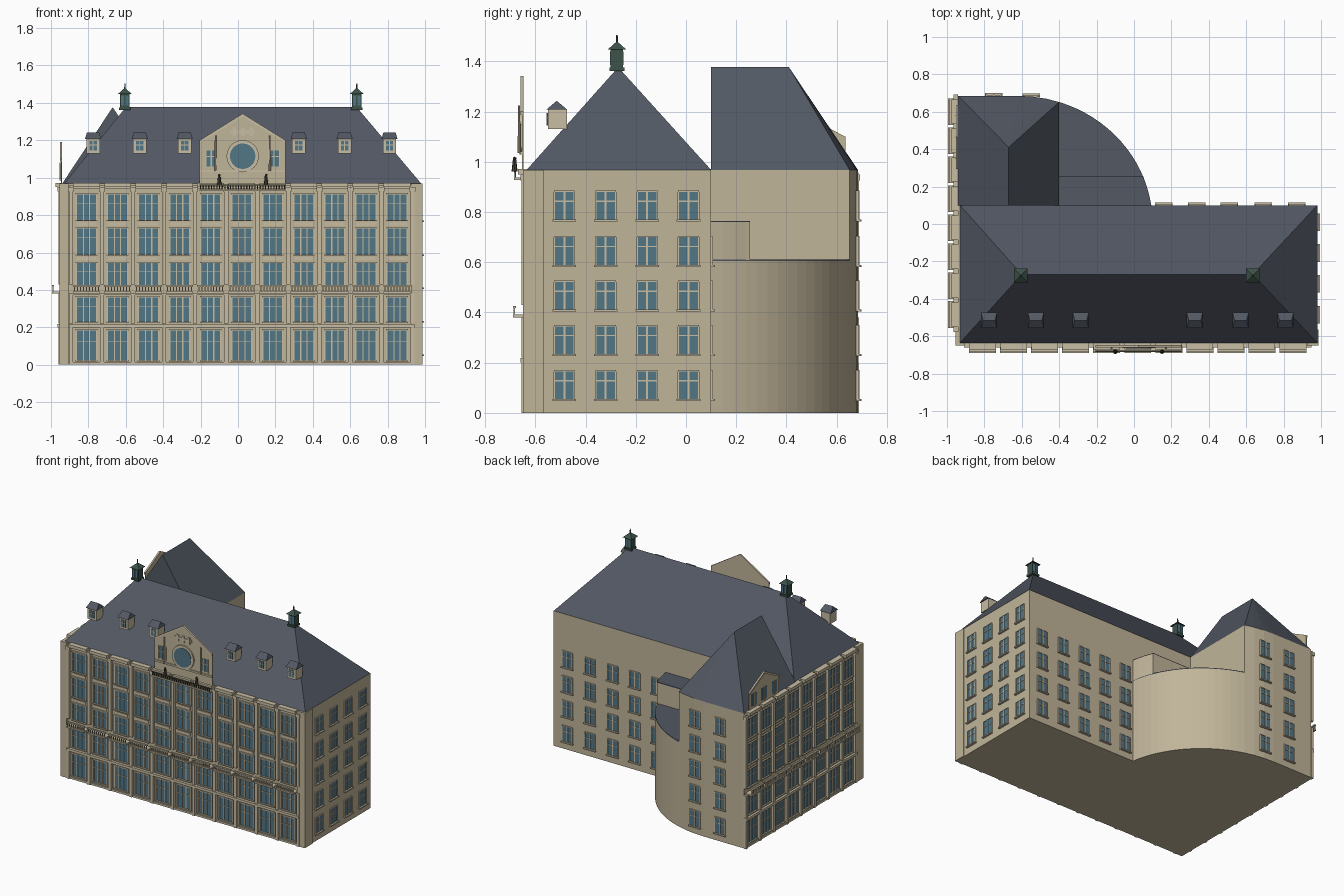
import bpy, bmesh, math
from mathutils import Matrix, Vector

if "Cube" in bpy.data.objects:
    bpy.data.objects.remove(bpy.data.objects["Cube"])

def mat(name, c):
    m = bpy.data.materials.new(name)
    m.diffuse_color = (*c, 1)
    m.use_nodes = True
    m.node_tree.nodes["Principled BSDF"].inputs["Base Color"].default_value = m.diffuse_color
    return m

STONE = mat("stone", (0.53, 0.46, 0.32))
TRIM = mat("trim", (0.58, 0.51, 0.37))
SLATE = mat("slate", (0.085, 0.098, 0.125))
GLASS = mat("glass", (0.085, 0.18, 0.24))
GREEN = mat("green_metal", (0.045, 0.085, 0.065))
IRON = mat("dark_iron", (0.06, 0.055, 0.035))
parts = {}

def part(name, m):
    if name not in parts:
        parts[name] = (bmesh.new(), m)
    return parts[name][0]

def frame(origin, u, n):
    """Wall frame: local x along the wall, local y outward, local z up."""
    M = Matrix.Identity(4)
    for i in range(3):
        M[i][0], M[i][1], M[i][3] = u[i], n[i], origin[i]
    return M

WORLD = Matrix.Identity(4)
FRONT = frame((0, -0.635, 0), (1, 0, 0), (0, -1, 0))
LEFT = frame((-0.94, 0, 0), (0, 1, 0), (-1, 0, 0))
RIGHT = frame((0.98, 0, 0), (0, 1, 0), (1, 0, 0))
BACK = frame((0, 0.10, 0), (1, 0, 0), (0, 1, 0))
WING = frame((0, 0.685, 0), (1, 0, 0), (0, 1, 0))

def box(name, m, F, u0, u1, d0, d1, z0, z1):
    T = F @ Matrix.Translation(((u0+u1)/2, (d0+d1)/2, (z0+z1)/2)) @ Matrix.Diagonal((u1-u0, d1-d0, z1-z0, 1))
    bmesh.ops.create_cube(part(name, m), size=1, matrix=T)

def poly(name, m, verts, faces, F=WORLD):
    bm = part(name, m)
    vs = [bm.verts.new(F @ Vector(v)) for v in verts]
    for f in faces:
        bm.faces.new([vs[i] for i in f])

def prism(name, m, pts, z0, z1):
    n = len(pts)
    poly(name, m, [(x, y, z0) for x, y in pts] + [(x, y, z1) for x, y in pts],
         [tuple(range(n)), tuple(range(n, 2*n))] + [(i, (i+1) % n, (i+1) % n + n, i+n) for i in range(n)])

def cone(name, m, loc, r1, r2, h, seg, F=WORLD, rot=WORLD):
    bmesh.ops.create_cone(part(name, m), cap_ends=True, segments=seg, radius1=r1, radius2=r2, depth=h,
                          matrix=F @ Matrix.Translation(loc) @ rot)

def hip(name, m, x0, x1, y0, y1, z, ra, rb, zr):
    """Hipped roof with its ridge running from ra to rb."""
    poly(name, m, [(x0, y0, z), (x1, y0, z), (x1, y1, z), (x0, y1, z), (*ra, zr), (*rb, zr)],
         [(0, 1, 5, 4), (1, 2, 5), (2, 3, 4, 5), (3, 0, 4), (0, 3, 2, 1)])

# Building masses
prism("main_block", STONE, [(-0.94, -0.635), (0.98, -0.635), (0.98, 0.1), (-0.94, 0.1)], 0, 0.968)

def arc(x):
    return 0.685*math.sqrt(max(0, 1-((x+0.62)/0.72)**2))

wing = [(-0.40, 0.1), (-0.40, arc(-0.4)), (-0.47, arc(-0.47)), (-0.54, arc(-0.54)), (-0.62, 0.685),
        (-0.94, 0.685), (-0.94, 0.1)]
prism("rear_wing", STONE, wing, 0, 0.968)
a0, a1 = math.asin(0.1/0.685), math.acos(0.22/0.72)
curve = [(-0.62+0.72*math.cos(a0+(a1-a0)*i/16), 0.685*math.sin(a0+(a1-a0)*i/16)) for i in range(17)]
prism("round_stair_block", STONE, curve + [(-0.4, 0.1)], 0, 0.606)
prism("round_stair_roof", SLATE, curve + [(-0.4, 0.1)], 0.606, 0.612)
low = [p for p in curve if p[1] < 0.25] + [(0.05, 0.255), (-0.4, 0.255), (-0.4, 0.1)]
prism("raised_stair_block", STONE, low, 0.61, 0.76)
prism("raised_stair_roof", SLATE, low, 0.76, 0.765)

# Slate roofs
hip("main_roof", SLATE, -0.93, 0.98, -0.635, 0.1, 0.968, (-0.60, -0.27), (0.635, -0.27), 1.377)
poly("wing_roof", SLATE,
     [(x, y, 0.968) for x, y in wing] + [(-0.67, 0.1, 1.377), (-0.67, 0.41, 1.377)],
     [(0, 1, 8, 7), (1, 2, 8), (2, 3, 8), (3, 4, 8), (4, 5, 8), (5, 6, 7, 8), (6, 0, 7)])

# Dormers
for x in (-0.775, -0.525, -0.285, 0.325, 0.57, 0.81):
    box("dormer_bodies", TRIM, WORLD, x-0.036, x+0.036, -0.55, -0.475, 1.13, 1.21)
    box("dormer_glass", GLASS, WORLD, x-0.02, x+0.02, -0.553, -0.549, 1.145, 1.195)
    box("dormer_bars", TRIM, WORLD, x-0.002, x+0.002, -0.555, -0.55, 1.145, 1.195)
    box("dormer_bars", TRIM, WORLD, x-0.02, x+0.02, -0.555, -0.55, 1.173, 1.177)
    hip("dormer_roofs", SLATE, x-0.043, x+0.043, -0.557, -0.473, 1.208,
        (x-0.032, -0.515), (x+0.032, -0.515), 1.243)

# Ridge lanterns
Q = Matrix.Rotation(math.pi/4, 4, 'Z')
for x in (-0.605, 0.635):
    box("lantern_bodies", GREEN, WORLD, x-0.025, x+0.025, -0.30, -0.25, 1.365, 1.45)
    box("lantern_rims", GREEN, WORLD, x-0.03, x+0.03, -0.305, -0.245, 1.362, 1.375)
    cone("lantern_caps", GREEN, (x, -0.275, 1.463), 0.052, 0.004, 0.03, 4, rot=Q)
    cone("lantern_finials", GREEN, (x, -0.275, 1.49), 0.004, 0.003, 0.03, 6)
    for s in (-1, 1):
        box("lantern_panes", GLASS, WORLD, x+s*0.012-0.008, x+s*0.012+0.008, -0.302, -0.248, 1.385, 1.44)

# Wide facade windows: three panes and a transom
def big_window(F, u, w, z0, z1):
    box("facade_glass", GLASS, F, u-w, u+w, -0.002, 0.003, z0, z1)
    for a, b in ((-w-0.008, -w), (w, w+0.008), (-w/3-0.003, -w/3+0.003), (w/3-0.003, w/3+0.003)):
        box("facade_window_frames", TRIM, F, u+a, u+b, 0, 0.008, z0, z1)
    zt = z0+(z1-z0)*0.64
    for a, b, d in ((z0-0.007, z0, 0.014), (z1, z1+0.007, 0.01), (zt-0.002, zt+0.002, 0.007)):
        box("facade_window_frames", TRIM, F, u-w-0.008, u+w+0.008, 0, d, a, b)

ROWS = ((0.025, 0.183), (0.23, 0.36), (0.425, 0.543), (0.59, 0.728), (0.775, 0.91))

def facade(F, start, pitch, n):
    for i in range(n+1):  # pilasters
        u = start + pitch*(i-0.5)
        for z0, z1 in ((0, 0.2), (0.22, 0.38), (0.43, 0.945)):
            box("pilasters", TRIM, F, u-0.011, u+0.011, 0, 0.02, z0, z1)
        box("pilaster_capitals", TRIM, F, u-0.016, u+0.016, 0, 0.025, 0.925, 0.95)
    for i in range(n):
        u = start + pitch*i
        for z0, z1 in ROWS:
            big_window(F, u, 0.05, z0, z1)
        for z in (0.56, 0.745):
            box("spandrel_panels", TRIM, F, u-0.05, u+0.05, 0, 0.007, z, z+0.016)
        # Balcony of this bay
        box("balcony_slabs", TRIM, F, u-0.072, u+0.072, 0, 0.055, 0.381, 0.391)
        box("balcony_rails", TRIM, F, u-0.072, u+0.072, 0.043, 0.055, 0.418, 0.426)
        for k in range(9):
            p = u-0.064+0.016*k
            box("balusters", TRIM, F, p-0.003, p+0.003, 0.046, 0.052, 0.391, 0.418)
        box("cornice_blocks", TRIM, F, u-pitch/2+0.012, u+pitch/2-0.012, 0, 0.035, 0.95, 0.972)
    e0, e1 = start-pitch*0.5-0.01, start+pitch*(n-0.5)+0.01
    for z0, z1, d in ((0.2, 0.218, 0.024), (0.372, 0.381, 0.02), (0.94, 0.958, 0.014), (0, 0.014, 0.014)):
        box("string_courses", TRIM, F, e0, e1, 0, d, z0, z1)

facade(FRONT, -0.81, 0.166, 11)
facade(LEFT, -0.485, 0.155, 8)

# Corner strips
box("corner_strips", STONE, WORLD, 0.925, 0.986, -0.65, -0.565, 0, 0.968)
box("corner_strips", STONE, WORLD, -0.955, -0.905, -0.65, -0.575, 0, 0.968)

# Small windows with surrounds and sills
def small_window(F, u, z, d=0):
    w, h = 0.037, 0.11
    box("side_glass", GLASS, F, u-w, u+w, d-0.004, d+0.003, z, z+h)
    for a, b in ((-w-0.006, -w), (w, w+0.006), (-0.004, 0.004)):
        box("side_window_frames", TRIM, F, u+a, u+b, d-0.004, d+0.007, z, z+h)
    for a in (z+h, z+h*0.64):
        box("side_window_frames", TRIM, F, u-w-0.004, u+w+0.004, d-0.004, d+0.006, a, a+0.005)
    box("side_window_sills", TRIM, F, u-w-0.01, u+w+0.01, d-0.004, d+0.015, z-0.008, z)

LEVELS = (0.055, 0.235, 0.412, 0.59, 0.77)
for z in LEVELS:
    for y in (-0.485, -0.32, -0.155, 0.01):
        small_window(RIGHT, y, z)
    small_window(WING, -0.75, z)
    small_window(WING, -0.55, z, -0.003)
    if z < 0.7:
        for x in (0.16, 0.335, 0.51, 0.69, 0.87):
            small_window(BACK, x, z)

# Gable screens standing on the facades
def gable(F, u, hw, ze, za, d):
    out = [(u-hw, 0.965), (u+hw, 0.965), (u+hw, ze), (u, za), (u-hw, ze)]
    vs = [(p, d, z) for p, z in out] + [(p, d+0.006, z) for p, z in out]
    poly("gable_screens", STONE, vs, [(0, 1, 2, 3, 4), (5, 6, 7, 8, 9)] +
         [(i, (i+1) % 5, (i+1) % 5+5, i+5) for i in range(5)], F)
    for s in (-1, 1):  # raking mouldings
        q = [(u+s*hw, ze-0.014), (u+s*hw, ze), (u, za), (u, za-0.016)]
        poly("gable_mouldings", TRIM, [(p, d+0.006, z) for p, z in q] + [(p, d+0.012, z) for p, z in q],
             [(0, 1, 2, 3), (4, 5, 6, 7)] + [(i, (i+1) % 4, (i+1) % 4+4, i+4) for i in range(4)], F)

gable(FRONT, 0.025, 0.23, 1.2, 1.343, 0.012)
gable(LEFT, 0.465, 0.17, 1.1, 1.19, 0.0)
R90 = Matrix.Rotation(math.pi/2, 4, 'X')
cone("round_window_ring", TRIM, (0.025, 0.021, 1.115), 0.086, 0.086, 0.014, 32, FRONT, R90)
cone("round_window_glass", GLASS, (0.025, 0.023, 1.115), 0.068, 0.068, 0.016, 32, FRONT, R90)
box("gable_string_course", TRIM, FRONT, -0.205, 0.255, 0.015, 0.026, 1.03, 1.042)
for k in (-0.045, 0, 0.045):  # cross ornaments
    box("cross_ornaments", TRIM, FRONT, 0.003+k, 0.047+k, 0.015, 0.024, 1.237, 1.253)
    box("cross_ornaments", TRIM, FRONT, 0.016+k, 0.034+k, 0.015, 0.025, 1.222, 1.268)
for s in (-1, 1):
    u = 0.025+s*0.168
    box("gable_glass", GLASS, FRONT, u-0.026, u+0.026, 0.016, 0.021, 1.06, 1.145)
    for p in (u-0.029, u, u+0.029):
        box("gable_bars", TRIM, FRONT, p-0.003, p+0.003, 0.016, 0.025, 1.055, 1.15)
    box("gable_bars", TRIM, FRONT, u-0.03, u+0.03, 0.016, 0.024, 1.11, 1.115)
    cone("gable_shafts", TRIM, (0.025+s*0.145, 0.03, 1.13), 0.006, 0.004, 0.19, 8, FRONT)
    v = 0.025+s*0.125
    cone("statue_bodies", IRON, (v, 0.048, 0.985), 0.012, 0.007, 0.045, 8, FRONT)
    bmesh.ops.create_icosphere(part("statue_heads", IRON), subdivisions=1, radius=0.008,
                               matrix=FRONT @ Matrix.Translation((v, 0.048, 1.013)))
for p in (0.35, 0.465, 0.58):
    box("left_gable_glass", GLASS, LEFT, p-0.028, p+0.028, 0.004, 0.009, 0.99, 1.075)
    box("left_gable_bars", TRIM, LEFT, p-0.003, p+0.003, 0.004, 0.014, 0.985, 1.08)

# Iron balcony under the front gable
box("upper_balcony_slab", TRIM, FRONT, -0.205, 0.255, 0, 0.05, 0.928, 0.938)
box("upper_balcony_rail", IRON, FRONT, -0.205, 0.255, 0.042, 0.05, 0.958, 0.964)
for k in range(32):
    p = -0.2+k*0.0145
    box("upper_balcony_bars", IRON, FRONT, p-0.003, p+0.003, 0.043, 0.049, 0.938, 0.958)

# Turn every gathered part into an object
for name, (bm, m) in parts.items():
    bmesh.ops.recalc_face_normals(bm, faces=bm.faces)
    me = bpy.data.meshes.new(name)
    bm.to_mesh(me)
    bm.free()
    me.materials.append(m)
    bpy.context.collection.objects.link(bpy.data.objects.new(name, me))
